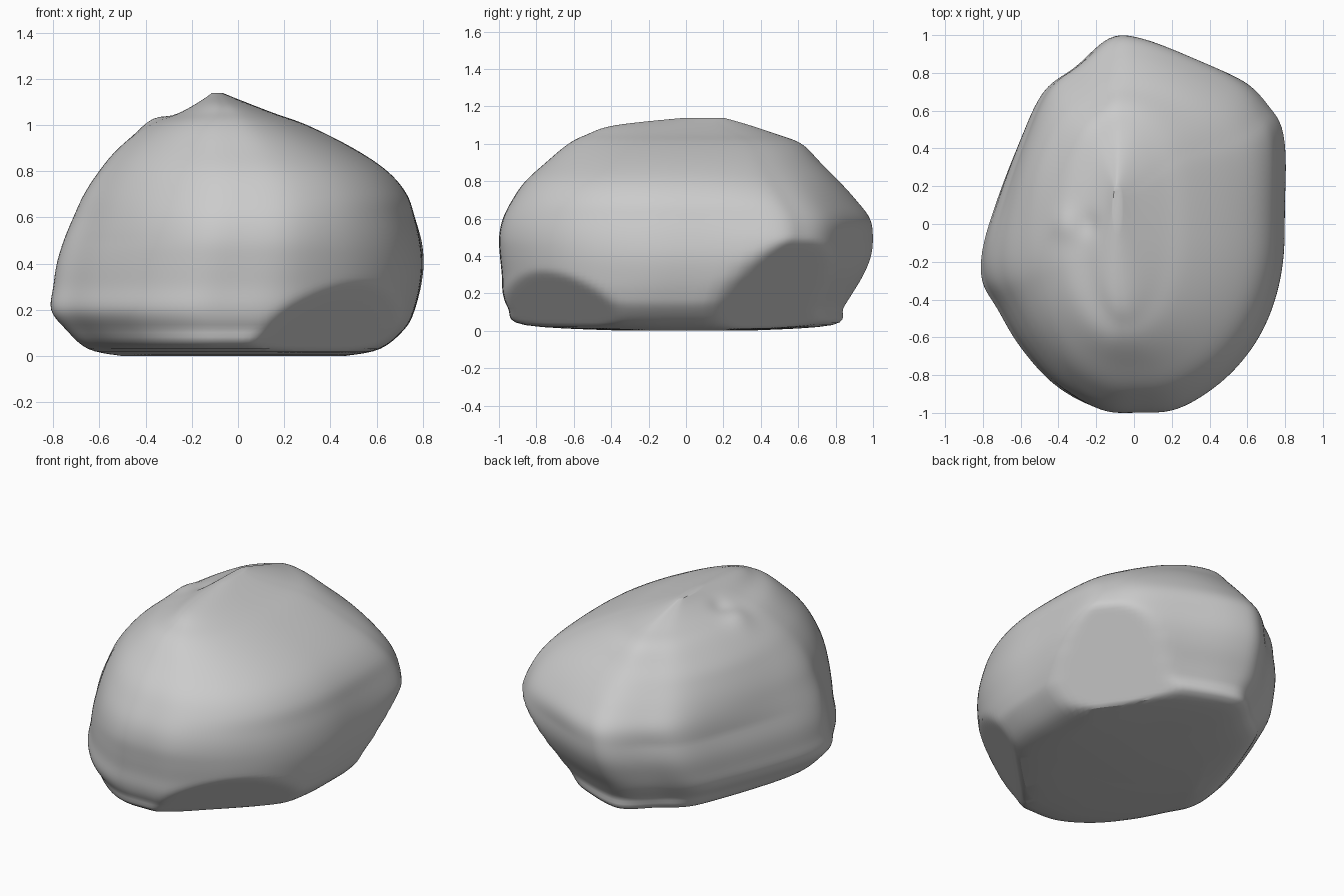
import bpy, bmesh, math
from mathutils import Vector

if "Cube" in bpy.data.objects:
    bpy.data.objects.remove(bpy.data.objects["Cube"])


def spline(points, steps, closed=False):
    """Catmull-Rom curve passing through every point."""
    pts = [Vector(p) for p in points]
    n = len(pts)
    pick = (lambda i: pts[i % n]) if closed else (lambda i: pts[min(max(i, 0), n - 1)])
    out = []
    for i in range(n if closed else n - 1):
        a, b, c, d = (pick(i + k) for k in (-1, 0, 1, 2))
        for s in range(steps):
            t = s / steps
            out.append(0.5 * (2 * b + (c - a) * t + (2 * a - 5 * b + 4 * c - d) * t * t
                              + (3 * b - a - 3 * c + d) * t ** 3))
    if not closed:
        out.append(pts[-1])
    return out


# Plan outline of the boulder, seen from above
outline = spline([
    (0.80, 0.10), (0.80, 0.48), (0.72, 0.63), (0.58, 0.76), (0.30, 0.88), (0.02, 0.985),
    (-0.15, 0.99), (-0.33, 0.84), (-0.50, 0.71), (-0.62, 0.45), (-0.73, 0.15),
    (-0.80, -0.10), (-0.80, -0.28), (-0.72, -0.43), (-0.60, -0.64), (-0.42, -0.85),
    (-0.20, -0.98), (0.0, -0.995), (0.22, -0.975), (0.45, -0.84), (0.62, -0.66),
    (0.73, -0.45), (0.79, -0.20)], 6, closed=True)
lo = [min(p[k] for p in outline) for k in (0, 1)]
hi = [max(p[k] for p in outline) for k in (0, 1)]
unit = [Vector([2 * (p[k] - lo[k]) / (hi[k] - lo[k]) - 1 for k in (0, 1)]) for p in outline]

# Extents by height
heights = [0.0, 0.03, 0.12, 0.2, 0.3, 0.4, 0.5, 0.6, 0.7, 0.8, 0.9, 1.0, 1.05, 1.1, 1.14]
left = [-.50, -.65, -.75, -.81, -.80, -.785, -.755, -.715, -.67, -.605, -.52, -.39, -.26, -.17, -.11]
right = [.46, .62, .73, .77, .795, .805, .795, .77, .735, .65, .50, .30, .16, .03, -.07]
front = [-.30, -.87, -.95, -.98, -.985, -.995, -1.0, -.98, -.93, -.86, -.75, -.63, -.53, -.38, .0]
back = [.30, .79, .84, .89, .95, .99, 1.0, .985, .91, .82, .72, .62, .49, .34, .20]
side_a = spline(list(zip(heights, left, right)), 5)
side_b = spline(list(zip(heights, front, back)), 5)

# Loft the outline through the heights, rounding it towards the crest
bm = bmesh.new()
rings = []
for (z, x0, x1), (_, y0, y1) in zip(side_a, side_b):
    t = 0.65 * min(max((z - 0.5) / 0.35, 0), 1)
    ring = []
    for q in unit:
        size = (abs(q.x) ** 2.2 + abs(q.y) ** 2.2) ** (1 / 2.2)
        r = q * (1 - t + t / size)
        ring.append(bm.verts.new(((x0 + x1) / 2 + r.x * (x1 - x0) / 2,
                                  (y0 + y1) / 2 + r.y * (y1 - y0) / 2, max(z, 0.0))))
    rings.append(ring)
count = len(unit)
for a, b in zip(rings, rings[1:]):
    for i in range(count):
        j = (i + 1) % count
        bm.faces.new((a[i], a[j], b[j], b[i]))
bm.faces.new(rings[0][::-1])
bm.faces.new(rings[-1])

# Broad chipped undercuts: slide whatever lies outside each plane inwards
facets = [
    ((0.63, 0.15, 0.02), (0.815, 0.58, -0.75)),    # back right
    ((0.56, -0.40, 0.03), (0.70, -0.70, -0.80)),   # front right
    ((-0.63, 0.32, 0.02), (-0.83, 0.55, -0.35)),   # back left
]
for point, normal in facets:
    n = Vector(normal)
    flat = Vector((n.x, n.y, 0))
    for v in bm.verts:
        d = (v.co - Vector(point)).dot(n)
        if d > 0:
            v.co -= flat * d / flat.length_squared

# Small knob and groove beside the crest
for centre, radius, amount in [((-0.35, 0.0, 1.0), 0.08, 0.02), ((-0.25, 0.0, 1.06), 0.06, -0.015)]:
    for v in bm.verts:
        d = (v.co - Vector(centre)).length
        v.co += Vector((-0.5, 0, 0.85)) * amount * math.exp(-(d / radius) ** 2)

bmesh.ops.recalc_face_normals(bm, faces=bm.faces)
mesh = bpy.data.meshes.new("boulder")
bm.to_mesh(mesh)
bm.free()
boulder = bpy.data.objects.new("boulder", mesh)
bpy.context.collection.objects.link(boulder)

# Soften the facet edges
soft = boulder.modifiers.new("soften", 'SMOOTH')
soft.factor = 0.5
soft.iterations = 4
bpy.context.view_layer.objects.active = boulder
boulder.select_set(True)
bpy.ops.object.shade_smooth_by_angle(angle=math.radians(40))
